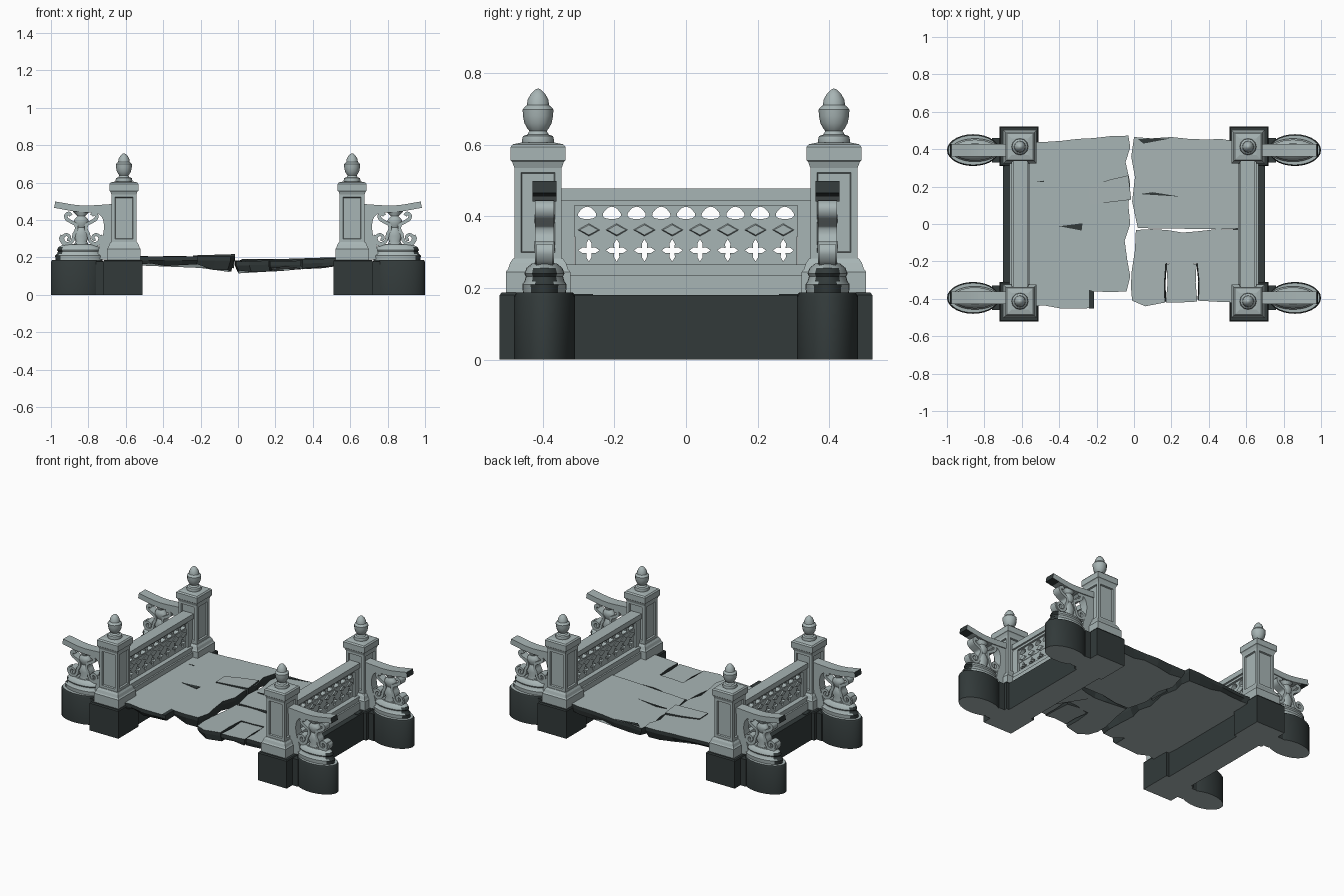
import bpy, bmesh, math, random
from mathutils import Vector

if "Cube" in bpy.data.objects:
    bpy.data.objects.remove(bpy.data.objects["Cube"])
random.seed(4)

def material(name, col):
    m = bpy.data.materials.new(name)
    m.diffuse_color = (*col, 1)
    m.use_nodes = True
    m.node_tree.nodes["Principled BSDF"].inputs["Base Color"].default_value = m.diffuse_color
    return m
MATS = [material("pale_stone", (0.39, 0.46, 0.46)), material("dark_rock", (0.032, 0.042, 0.042))]

def finish(name, bm, axes="", rule=None, smooth=0):
    """Turn a bmesh into an object, colour faces by rule, mirror it over x and/or y."""
    bmesh.ops.recalc_face_normals(bm, faces=bm.faces)
    bm.normal_update()
    for f in bm.faces:
        f.smooth = smooth > 0
        if rule:
            f.material_index = 1 if rule(f) else 0
    me = bpy.data.meshes.new(name)
    bm.to_mesh(me)
    bm.free()
    for m in MATS:
        me.materials.append(m)
    if smooth:
        me.set_sharp_from_angle(angle=math.radians(smooth))
    ob = bpy.data.objects.new(name, me)
    bpy.context.collection.objects.link(ob)
    if axes:
        mod = ob.modifiers.new("mirror", "MIRROR")
        mod.use_axis = ("x" in axes, "y" in axes, False)
        mod.use_mirror_merge = False
    return ob

def skin(bm, rings):
    """Join closed rings of points into a capped tube."""
    vs = [[bm.verts.new(p) for p in r] for r in rings]
    n = len(vs[0])
    sides = []
    for a, b in zip(vs, vs[1:]):
        sides += [bm.faces.new((a[i], a[(i + 1) % n], b[(i + 1) % n], b[i])) for i in range(n)]
    bm.faces.new(vs[0])
    bm.faces.new(vs[-1])
    return sides

def stack(bm, cx, cy, rows, n=4):
    """Loft of square (n=4) or elliptical sections given as (half x, half y, z)."""
    k, off = (math.sqrt(2), math.pi / 4) if n == 4 else (1, 0)
    return skin(bm, [[(cx + hx * k * math.cos(off + math.tau * i / n),
                       cy + hy * k * math.sin(off + math.tau * i / n), z)
                      for i in range(n)] for hx, hy, z in rows])

def box(bm, x0, x1, y0, y1, z0, z1):
    h = ((x1 - x0) / 2, (y1 - y0) / 2)
    return stack(bm, (x0 + x1) / 2, (y0 + y1) / 2, [(*h, z0), (*h, z1)])

def ribbon(bm, pts, yc, hy, w0, w1):
    """Flat bar following an x-z path, tapering from half width w0 to w1."""
    rings = []
    for i, p in enumerate(pts):
        a, b = Vector(pts[max(i - 1, 0)]), Vector(pts[min(i + 1, len(pts) - 1)])
        d = (b - a).normalized()
        w = w0 + (w1 - w0) * i / (len(pts) - 1)
        l, r = (p[0] - d.y * w, p[1] + d.x * w), (p[0] + d.y * w, p[1] - d.x * w)
        rings.append([(l[0], yc - hy, l[1]), (l[0], yc + hy, l[1]),
                      (r[0], yc + hy, r[1]), (r[0], yc - hy, r[1])])
    skin(bm, rings)

def smooth_path(pts, k=5):
    """Catmull-Rom resampling of a path."""
    P = [Vector(p) for p in [pts[0]] + pts + [pts[-1]]]
    out = []
    for a, b, c, d in zip(P, P[1:], P[2:], P[3:]):
        for j in range(k):
            t = j / k
            out.append(tuple(0.5 * (2 * b + (c - a) * t + (2 * a - 5 * b + 4 * c - d) * t * t
                                    + (3 * b - a - 3 * c + d) * t ** 3)))
    return out + [tuple(P[-1])]

side = lambda f: f.normal.z > -0.5      # undersides stay pale
PX, PY, WX, WY = 0.61, 0.413, 0.86, 0.395

# dark foundations: pier block, abutment wall, neck and rounded drum
bm = bmesh.new()
stack(bm, 0.615, 0.415, [(0.105, 0.105, 0), (0.105, 0.105, 0.18), (0.1, 0.1, 0.187)])
box(bm, 0.69, 0.76, 0.33, 0.46, 0, 0.178)
box(bm, 0.55, 0.69, 0.26, 0.32, 0, 0.183)
finish("pier_foundation", bm, "xy", side)
bm = bmesh.new()
box(bm, 0.53, 0.70, -0.312, 0.312, 0, 0.18)
finish("abutment_wall", bm, "x", side)
bm = bmesh.new()
stack(bm, WX, WY, [(0.14, 0.085, 0), (0.14, 0.085, 0.176), (0.133, 0.079, 0.187)], 28)
finish("drum_foundation", bm, "xy", lambda f: abs(f.normal.z) < 0.85, 40)

# post with moulded plinth, recessed panels and cap
bm = bmesh.new()
stack(bm, PX, PY, [(h, h, z) for h, z in [(0.09, 0.185), (0.09, 0.245), (0.084, 0.252),
                                          (0.078, 0.27), (0.07, 0.282)]])
shaft = stack(bm, PX, PY, [(0.066, 0.066, 0.28), (0.066, 0.066, 0.54)])
bmesh.ops.recalc_face_normals(bm, faces=bm.faces)
bmesh.ops.inset_individual(bm, faces=shaft, thickness=0.026, depth=0)
bmesh.ops.inset_individual(bm, faces=shaft, thickness=0.004, depth=-0.01)
stack(bm, PX, PY, [(h, h, z) for h, z in [(0.066, 0.535), (0.072, 0.552), (0.077, 0.556),
                                          (0.077, 0.593), (0.07, 0.601), (0.045, 0.606)]])
finish("post", bm, "xy")

# acorn finial
bm = bmesh.new()
stack(bm, PX, PY, [(r, r, z) for r, z in [(0.043, 0.60), (0.045, 0.612), (0.042, 0.624), (0.03, 0.628),
      (0.024, 0.638), (0.03, 0.645), (0.038, 0.66), (0.042, 0.68), (0.043, 0.698), (0.036, 0.706),
      (0.031, 0.71), (0.029, 0.725), (0.02, 0.742), (0.009, 0.753), (0.002, 0.756)]], 12)
finish("finial", bm, "xy", None, 35)

# side balustrade: rails and stiles
bm = bmesh.new()
for x0, x1, z0, z1 in [(0.555, 0.665, 0.178, 0.235), (0.565, 0.655, 0.235, 0.265),
                       (0.582, 0.635, 0.43, 0.444), (0.57, 0.646, 0.444, 0.477)]:
    box(bm, x0, x1, -0.35, 0.35, z0, z1)
for s in (-1, 1):
    box(bm, 0.582, 0.635, s * 0.333 - 0.022, s * 0.333 + 0.022, 0.26, 0.435)
finish("balustrade_frame", bm, "x")

# pierced lattice: cells with round or star shaped openings
def cell(bm, yc, zc, hy, hz, hole):
    rings = []
    for i in range(16):
        a = math.tau * i / 16
        c, s = math.cos(a), math.sin(a)
        m = max(abs(c), abs(s))
        r = hole(a)
        rings.append([(x, yc + hy * u, zc + hz * v) for x, u, v in
                      [(0.596, c / m, s / m), (0.622, c / m, s / m), (0.622, c * r, s * r), (0.596, c * r, s * r)]])
    vs = [[bm.verts.new(p) for p in r] for r in rings]
    for i in range(16):
        a, b = vs[i], vs[(i + 1) % 16]
        for j in range(3):
            bm.faces.new((a[j], b[j], b[j + 1], a[j + 1]))
        bm.faces.new((a[3], b[3], b[0], a[0]))
bm = bmesh.new()
for i in range(9):
    cell(bm, -0.276 + i * 0.069, 0.408, 0.0345, 0.0235, lambda a: 0.72 + 0.08 * math.cos(3 * a + 1.57))
for i in range(8):
    y = -0.271 + i * 0.0775
    cell(bm, y, 0.305, 0.0388, 0.041, lambda a: 0.5 + 0.26 * math.cos(4 * a))
    # carved leaves on the middle band
    for dx in (0.593, 0.625):
        skin(bm, [[(dx - 0.006, y + u, 0.362 + v) for u, v in ((-0.034, 0), (0, -0.02), (0.034, 0), (0, 0.02))],
                  [(dx + 0.006, y + u, 0.362 + v) for u, v in ((-0.026, 0), (0, -0.014), (0.026, 0), (0, 0.014))]])
box(bm, 0.594, 0.624, -0.312, 0.312, 0.343, 0.386)
finish("balustrade_lattice", bm, "x")

# wing plinth: moulded ellipse, its outer end broken dark
bm = bmesh.new()
stack(bm, 0.85, WY, [(hx, hy, z) for hx, hy, z in [(0.125, 0.06, 0.185), (0.128, 0.062, 0.21), (0.118, 0.056, 0.218),
      (0.112, 0.052, 0.232), (0.118, 0.056, 0.24), (0.11, 0.05, 0.256), (0.085, 0.035, 0.268)]], 28)
finish("wing_plinth", bm, "xy", lambda f: f.normal.x > 0.45, 35)

# wing web against the post
bm = bmesh.new()
web = smooth_path([(0.755, 0.19), (0.74, 0.265), (0.722, 0.32), (0.717, 0.375), (0.732, 0.42), (0.775, 0.447)])
outline = [(0.665, 0.19)] + web + [(0.775, 0.465), (0.665, 0.465)]
skin(bm, [[(x, WY + s * 0.027, z) for x, z in outline] for s in (-1, 1)])
finish("wing_web", bm, "xy")

# sweeping wing handrail with dark broken end
bm = bmesh.new()
rail = smooth_path([(0.665, 0.467), (0.74, 0.462), (0.81, 0.459), (0.87, 0.463), (0.93, 0.473), (0.98, 0.482)])
ribbon(bm, rail, WY, 0.033, 0.019, 0.017)
finish("wing_handrail", bm, "xy", lambda f: f.normal.x > 0.8 or (f.normal.z < -0.5 and f.calc_center_median().x > 0.93))

# wing scrollwork: paired S scrolls around a flattened vase
bm = bmesh.new()
MX = 0.838
spiral = []
for i in range(22):
    t = i / 21
    a, r = math.radians(630 - 450 * t), 0.008 + 0.026 * t
    spiral.append((0.914 + r * math.cos(a), 0.303 + r * math.sin(a)))
arm = spiral + smooth_path([(0.876, 0.325), (0.864, 0.35), (0.868, 0.375), (0.892, 0.39), (0.915, 0.405),
                            (0.92, 0.424), (0.905, 0.435), (0.893, 0.424)])
foot = smooth_path([(MX, 0.272), (0.87, 0.262), (0.905, 0.263), (0.935, 0.275), (0.95, 0.3), (0.943, 0.32)])
for s in (1, -1):
    for path, hy, w0, w1 in ((arm, 0.027, 0.008, 0.01), (foot, 0.022, 0.011, 0.005)):
        ribbon(bm, [(MX + s * (x - MX), z) for x, z in path], WY, hy, w0, w1)
stack(bm, MX, WY, [(0.045, 0.03, 0.26), (0.03, 0.025, 0.285), (0.045, 0.03, 0.315), (0.03, 0.026, 0.345),
                   (0.022, 0.02, 0.36), (0.042, 0.03, 0.385), (0.036, 0.028, 0.405), (0.02, 0.02, 0.42),
                   (0.045, 0.028, 0.445)], 14)
finish("wing_scrollwork", bm, "xy", None, 40)

# broken deck slabs: pale top, rough dark rim, pale underside
def slab(name, outline, top, bottom):
    pts = []
    for a, b in zip(outline, outline[1:] + outline[:1]):
        a, b = Vector(a), Vector(b)
        n = max(1, int((b - a).length / 0.08))
        for j in range(n):
            p = a.lerp(b, j / n)
            if j and abs(p.x) < 0.5:
                p += Vector((random.uniform(-1, 1), random.uniform(-1, 1))) * 0.008
            pts.append(p)
    c = sum(pts, Vector((0, 0))) / len(pts)
    r3 = []
    for p in pts:
        e = abs(p.x) < 0.5
        r3.append((p.x + (c.x - p.x) * (0.06 if e else 0), p.y + (c.y - p.y) * (0.04 if e else 0),
                   bottom(p.x) + (random.uniform(-0.012, 0.012) if e else 0)))
    bm = bmesh.new()
    skin(bm, [[(p.x, p.y, top(p.x)) for p in pts],
              [(p.x, p.y, top(p.x) - 0.022) for p in pts], r3])
    bm.faces.ensure_lookup_table()
    ends = set(bm.faces[-2:])
    finish(name, bm, "", lambda f: f not in ends)

lt = lambda x: 0.205
rt = lambda x: 0.184 + 0.032 * max(x, 0)
lb = lambda x: 0.158 - 0.03 * max(0, 1 + x / 0.25)
rb = lambda x: 0.125 + 0.06 * abs(x)
slab("deck_left", [(-0.56, 0.44), (-0.3, 0.455), (-0.03, 0.472), (-0.02, 0.41), (-0.045, 0.33), (-0.02, 0.22),
                   (-0.03, 0.1), (-0.02, 0), (-0.05, -0.09), (-0.035, -0.2), (-0.02, -0.28), (-0.04, -0.36),
                   (-0.215, -0.36), (-0.215, -0.45), (-0.56, -0.44)], lt, lb)
slab("deck_left_chip", [(-0.24, 0.2), (-0.03, 0.26), (-0.015, 0.13), (-0.235, 0.105)],
     lambda x: 0.214 + 0.03 * (x + 0.13), lambda x: 0.15)
slab("deck_right_rear", [(0, 0.465), (0.2, 0.465), (0.56, 0.44), (0.56, -0.025), (0.33, -0.028), (0.02, -0.02),
                         (-0.01, 0.12), (0.005, 0.25), (-0.015, 0.36)], rt, rb)
slab("deck_right_front", [(0.01, -0.032), (0.33, -0.04), (0.56, -0.03), (0.56, -0.42), (0.345, -0.41), (0.338, -0.21),
                          (0.17, -0.21), (0.165, -0.42), (0.06, -0.44), (-0.01, -0.41), (-0.012, -0.25), (0.005, -0.14)],
     lambda x: rt(x) - 0.006, rb)
slab("deck_right_block", [(0.173, -0.214), (0.334, -0.214), (0.338, -0.415), (0.17, -0.42)],
     lambda x: rt(x) - 0.012, rb)

# dark cracks in the paving
bm = bmesh.new()
for pts, z in [([(-0.4, -0.012), (-0.275, 0.004), (-0.28, -0.035)], 0.203),
               ([(-0.52, 0.226), (-0.48, 0.224), (-0.48, 0.232)], 0.203),
               ([(-0.215, -0.36), (-0.24, -0.352), (-0.24, -0.452), (-0.215, -0.452)], 0.203),
               ([(0.03, 0.16), (0.25, 0.146), (0.1, 0.17)], 0.188),
               ([(0.02, 0.455), (0.2, 0.458), (0.05, 0.43)], 0.187)]:
    skin(bm, [[(x, y, z + d) for x, y in pts] for d in (0, 0.004)])
finish("deck_cracks", bm, "", lambda f: True)
